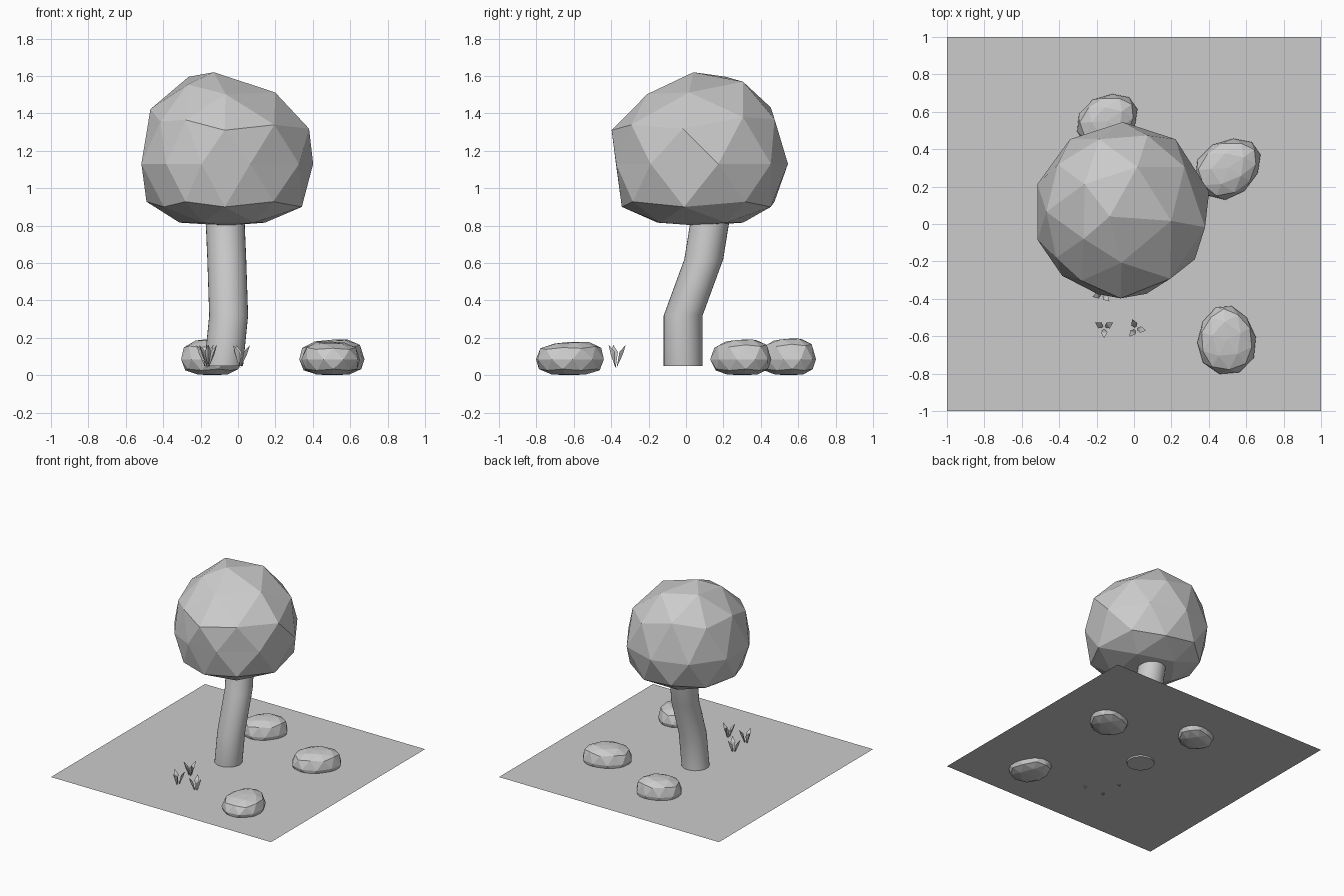
import bpy, bmesh, math
from mathutils import Vector

if "Cube" in bpy.data.objects:
    bpy.data.objects.remove(bpy.data.objects["Cube"])


def finish(name, bm, smooth=False):
    bmesh.ops.recalc_face_normals(bm, faces=bm.faces)
    me = bpy.data.meshes.new(name)
    bm.to_mesh(me)
    bm.free()
    ob = bpy.data.objects.new(name, me)
    bpy.context.collection.objects.link(ob)
    if smooth:
        bpy.context.view_layer.objects.active = ob
        ob.select_set(True)
        bpy.ops.object.shade_smooth_by_angle(angle=math.radians(40))
        ob.select_set(False)
    return ob


# Ground sheet
bm = bmesh.new()
bmesh.ops.create_grid(bm, x_segments=1, y_segments=1, size=1)
bmesh.ops.translate(bm, verts=bm.verts, vec=(0, 0, 0.06))
finish("ground", bm)

# Bent trunk: level rings along a kinked path, capped ends
SIDES, RADIUS = 32, 0.104
path = [(-0.077, -0.015, 0.048), (-0.05, -0.015, 0.32),
        (-0.06, 0.095, 0.62), (-0.072, 0.14, 0.9)]
bm = bmesh.new()
rings = []
for cx, cy, cz in path:
    rings.append([bm.verts.new((cx + RADIUS * math.cos(2 * math.pi * i / SIDES),
                                cy + RADIUS * math.sin(2 * math.pi * i / SIDES), cz))
                  for i in range(SIDES)])
for a, b in zip(rings, rings[1:]):
    for i in range(SIDES):
        j = (i + 1) % SIDES
        bm.faces.new((a[i], a[j], b[j], b[i]))
bm.faces.new(rings[0])
bm.faces.new(rings[-1])
finish("trunk", bm, smooth=True)


def flattened(z, depth):
    # squashed profile: steep at the waist, nearly flat at the pole
    return depth * (1 - (1 - min(1, abs(z))) ** 1.6)


# Faceted crown: flat underneath, sloping off and twisted toward the front right
bm = bmesh.new()
bmesh.ops.create_icosphere(bm, subdivisions=2, radius=1)
for v in bm.verts:
    d = v.co.copy()
    toward = (d.x - d.y) * 0.707
    theta = math.atan2(d.y, d.x)
    r = math.hypot(d.x, d.y)
    pull = max(0, math.cos(theta + math.radians(58))) if r > 0.01 else 0
    theta -= math.radians(20) * pull
    if d.z > 0.1:
        r *= 1 + 0.08 * pull
    elif d.z > -0.1:
        r *= 1 - 0.05 * pull
    if d.z > 0:
        z = 1.13 + d.z * (0.49 - 0.11 * toward)
    else:
        z = 1.13 - flattened(d.z, 0.33)
    v.co = (-0.06 + 0.48 * r * math.cos(theta), 0.065 + 0.48 * r * math.sin(theta), z)
    if d.z > 0.99:
        v.co.x, v.co.y = -0.13, 0.04
finish("crown", bm)


# Flattened stones, partly sunk in the ground
def stone(name, x, y, rx, ry, turn, top):
    bm = bmesh.new()
    bmesh.ops.create_icosphere(bm, subdivisions=2, radius=1)
    c, s = math.cos(math.radians(turn)), math.sin(math.radians(turn))
    for v in bm.verts:
        d = v.co.copy()
        px, py = d.x * rx, d.y * ry * (1 - 0.12 * d.x)
        if d.z > 0:
            z = 0.085 + flattened(d.z, top - 0.085) + 0.012 * d.x * d.z
        else:
            z = 0.085 - flattened(d.z, 0.085)
        v.co = (x + px * c - py * s, y + px * s + py * c, z)
    finish(name, bm)


stone("stone_right", 0.505, 0.30, 0.19, 0.15, 35, 0.19)
stone("stone_back", -0.14, 0.55, 0.175, 0.14, 35, 0.195)
stone("stone_front", 0.495, -0.62, 0.187, 0.157, 95, 0.178)


# Small tufts of three folded, pointed leaves
def tuft(name, x, y, turn):
    bm = bmesh.new()
    for k in range(3):
        a = math.radians(turn + 120 * k)
        out = Vector((math.cos(a), math.sin(a), 0))
        side = Vector((-math.sin(a), math.cos(a), 0))

        def p(o, s, z):
            return bm.verts.new(Vector((x, y, z)) + out * o + side * s)
        base, tip = p(0.004, 0, 0.04), p(0.055, 0, 0.162)
        left, right, keel = p(0.025, 0.018, 0.125), p(0.025, -0.018, 0.125), p(0.038, 0, 0.11)
        for f in ((base, left, keel), (base, keel, right), (left, tip, keel),
                  (keel, tip, right), (base, right, left), (left, right, tip)):
            bm.faces.new(f)
    finish(name, bm)


tuft("tuft_left", -0.16, -0.555, 150)
tuft("tuft_right", 0.01, -0.56, 110)
tuft("tuft_back", -0.17, -0.375, 75)
